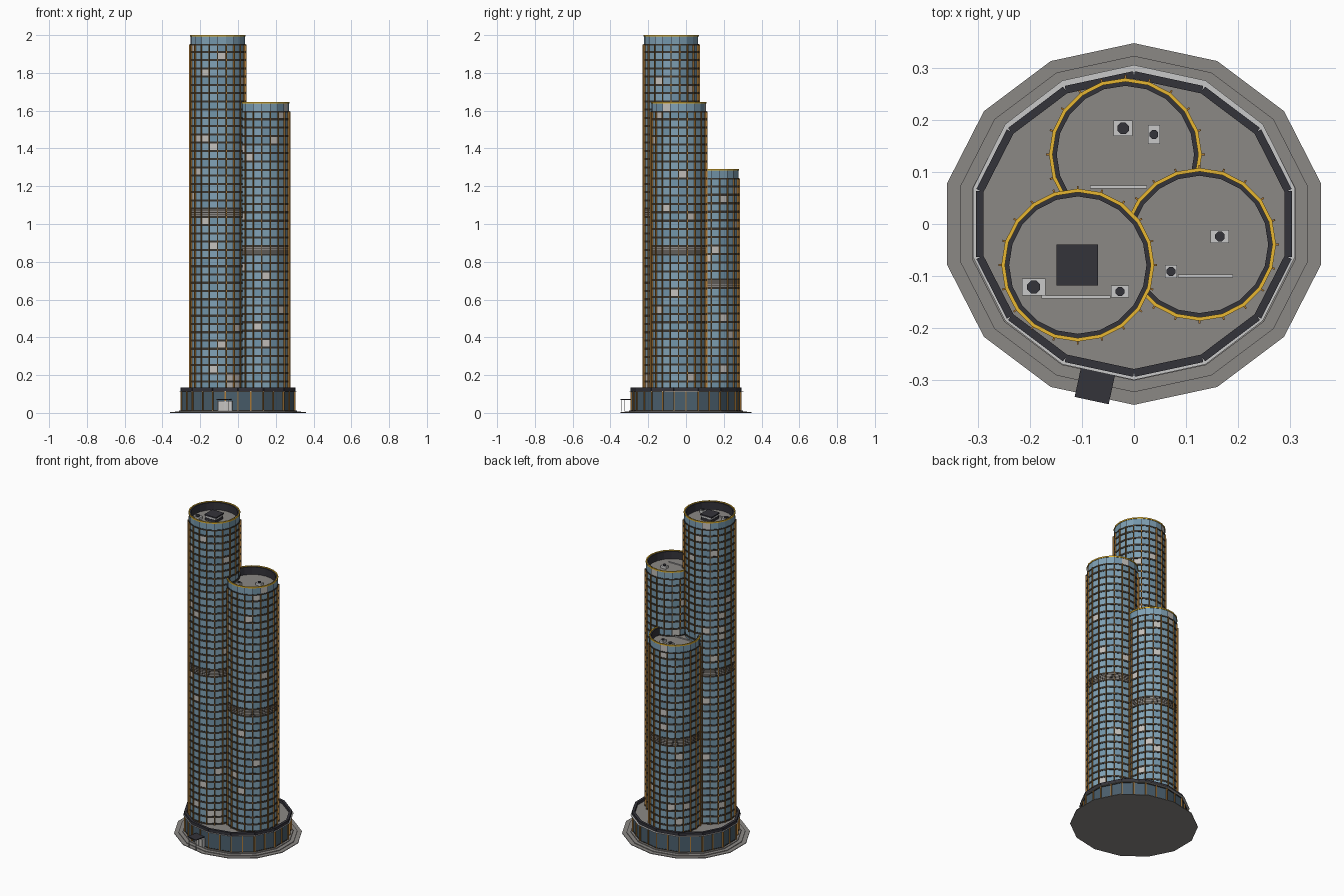
import bpy, bmesh, math, random
from mathutils import Matrix, Vector

if "Cube" in bpy.data.objects:
    bpy.data.objects.remove(bpy.data.objects["Cube"])

random.seed(11)


def material(name, hex_code):
    m = bpy.data.materials.new(name)
    rgb = [int(hex_code[i:i + 2], 16) / 255 for i in (0, 2, 4)]
    m.diffuse_color = [c / 12.92 if c < 0.04 else ((c + 0.055) / 1.055) ** 2.4 for c in rgb] + [1]
    m.use_nodes = True
    m.node_tree.nodes["Principled BSDF"].inputs["Base Color"].default_value = m.diffuse_color
    return m


GLASS = material("blue glass", "80A2B6")
GLASS2 = material("deep blue glass", "7295AA")
LIT = material("pale blind", "C4C1BD")
FRAME = material("dark frame", "38342F")
CHARCOAL = material("charcoal", "34333A")
STONE = material("grey stone", "8B8885")
LIGHT = material("light metal", "C8C8C8")
BRONZE = material("bronze", "AC7A38")
GOLD = material("gold", "F8C436")
LOBBY = material("lobby glass", "4A5E6C")


def finish(bm, name, *mats, recalc=True):
    if recalc:
        bmesh.ops.recalc_face_normals(bm, faces=bm.faces)
    me = bpy.data.meshes.new(name)
    bm.to_mesh(me)
    bm.free()
    for m in mats:
        me.materials.append(m)
    ob = bpy.data.objects.new(name, me)
    bpy.context.collection.objects.link(ob)


def loop(bm, c, rx, ry, z, n, start):
    return [bm.verts.new((c[0] + rx * math.cos(start + i * math.tau / n),
                          c[1] + ry * math.sin(start + i * math.tau / n), z)) for i in range(n)]


def prism(bm, c, rx, ry, z0, z1, n, start=0.0):
    a, b = loop(bm, c, rx, ry, z0, n, start), loop(bm, c, rx, ry, z1, n, start)
    bm.faces.new(a[::-1])
    bm.faces.new(b)
    for i in range(n):
        j = (i + 1) % n
        bm.faces.new((a[i], a[j], b[j], b[i]))


def ring(bm, c, ro, ri, z0, z1, n, start=0.0, squash=1.0):
    ls = [loop(bm, c, r, r * squash, z, n, start) for r, z in ((ro, z0), (ro, z1), (ri, z1), (ri, z0))]
    for k in range(4):
        p, q = ls[k], ls[(k + 1) % 4]
        for i in range(n):
            j = (i + 1) % n
            bm.faces.new((p[i], p[j], q[j], q[i]))


def box(bm, center, size, angle=0.0):
    m = Matrix.Translation(center) @ Matrix.Rotation(angle, 4, 'Z') @ Matrix.Diagonal((*size, 1))
    bmesh.ops.create_cube(bm, size=1, matrix=m)


# ---- podium: a slightly squashed 14-sided drum on a stepped plinth ----
SIDES, START, SQ = 14, math.pi / 2, 0.942
O = (0, 0)


def corner(i, r):
    a = START + i * math.tau / SIDES
    return Vector((r * math.cos(a), r * SQ * math.sin(a), 0))


bm = bmesh.new()
for k, r in enumerate((0.369, 0.343, 0.3195)):
    prism(bm, O, r, r * SQ, 0.004 * k, 0.004 * (k + 1), SIDES, START)
finish(bm, "plinth", STONE)

bm = bmesh.new()
prism(bm, O, 0.305, 0.305 * SQ, 0.012, 0.112, SIDES, START)
finish(bm, "podium_wall", LOBBY)

bm = bmesh.new()
ring(bm, O, 0.307, 0.29, 0.012, 0.016, SIDES, START, SQ)
ring(bm, O, 0.309, 0.29, 0.110, 0.114, SIDES, START, SQ)
finish(bm, "podium_sill_and_head", FRAME)

bm = bmesh.new()
ring(bm, (0, 0.003), 0.317, 0.29, 0.114, 0.117, SIDES, START, 0.955)
finish(bm, "podium_coping", LIGHT)

bm = bmesh.new()
prism(bm, O, 0.297, 0.297 * SQ, 0.112, 0.118, SIDES, START)
finish(bm, "podium_roof", STONE)

parapet, mullions = bmesh.new(), bmesh.new()
for i in range(SIDES):
    p, q = corner(i, 0.304), corner(i + 1, 0.304)
    d = q - p
    ang = math.atan2(d.y, d.x)
    mid = (p + q) / 2
    box(parapet, (mid.x, mid.y, 0.126), (d.length - 0.0005, 0.015, 0.018), ang)
    p, q = corner(i, 0.307), corner(i + 1, 0.307)
    for t in (0, 0.5):
        m = p.lerp(q, t)
        box(mullions, (m.x, m.y, 0.063), (0.006, 0.009, 0.1), ang)
finish(parapet, "podium_parapet", CHARCOAL)
finish(mullions, "podium_mullions", BRONZE)

# ---- entrance on one podium face ----
mid = (corner(7, 0.305) + corner(6, 0.305)) / 2
edge = corner(7, 0.305) - corner(6, 0.305)
ang = math.atan2(edge.y, edge.x)
along = edge.normalized()
out = Vector((mid.x, mid.y, 0)).normalized()


def entrance(name, mat, parts):
    b = bmesh.new()
    for u, v, z, size in parts:
        c = mid + along * u + out * v
        box(b, (c.x, c.y, z), size, ang)
    finish(b, name, mat)


entrance("canopy", CHARCOAL, [(0, 0.035, 0.071, (0.067, 0.066, 0.005))])
entrance("canopy_posts", LIGHT, [(s * 0.029, 0.062, 0.038, (0.003, 0.003, 0.06)) for s in (-1, 1)])
entrance("door_surround", LIGHT, [(0, 0.006, 0.037, (0.078, 0.012, 0.052))])
entrance("door_leaves", LIT, [(s * 0.015, 0.010, 0.034, (0.026, 0.007, 0.044)) for s in (-1, 1)])

# ---- three round towers: name, centre, height, storeys ----
N, R, Z0 = 20, 0.143, 0.117
TOWERS = [("tall", (-0.108, -0.079), 2.0, 42), ("middle", (0.126, -0.0392), 1.645, 33),
          ("short", (-0.0165, 0.1335), 1.29, 25)]


def panel(bm, c, r, i, z0, z1, margin, mat):
    a, b = [Vector((c[0] + r * math.cos(k * math.tau / N), c[1] + r * math.sin(k * math.tau / N), 0))
            for k in (i, i + 1)]
    p, q = a.lerp(b, margin), a.lerp(b, 1 - margin)
    f = bm.faces.new([bm.verts.new((v.x, v.y, z)) for v, z in ((p, z0), (q, z0), (q, z1), (p, z1))])
    f.material_index = mat


def pane_colour():
    return random.choices((0, 1, 2), (65, 30, 5))[0]


for name, c, top, floors in TOWERS:
    others = [t for t in TOWERS if t[0] != name]
    roof = top - 0.05
    h = (roof - Z0) / floors
    mech = floors // 2

    bm = bmesh.new()
    prism(bm, c, R, R, Z0, roof - 0.003, N)
    finish(bm, name + "_tower_core", FRAME)

    # window panes, floor bands and the louvred plant floor
    panes, bands, plant = bmesh.new(), bmesh.new(), bmesh.new()
    for f in range(floors):
        z = Z0 + f * h
        ring(bands, c, R + 0.004, R - 0.005, z - 0.001, z + 0.010, N)
        if f == mech:
            ring(plant, c, R + 0.002, R - 0.005, z + 0.010, z + h, N)
            for k in (1, 2, 3):
                zz = z + 0.007 + k * 0.0095
                ring(bands, c, R + 0.0035, R - 0.005, zz, zz + 0.003, N)
            continue
        for i in range(N):
            panel(panes, c, R + 0.0015, i, z + 0.010, z + h, 0.07, pane_colour())
    ring(bands, c, R + 0.004, R - 0.005, roof - 0.005, roof + 0.003, N)
    for i in range(N):
        panel(panes, c, R + 0.001, i, roof + 0.003, top - 0.007, 0.03, pane_colour())
    finish(panes, name + "_tower_windows", GLASS, GLASS2, LIT, recalc=False)
    finish(bands, name + "_tower_floor_bands", FRAME)
    finish(plant, name + "_tower_plant_floor", STONE)

    # bronze fins on each corner, left out where towers merge
    bm = bmesh.new()
    for i in range(N):
        a = i * math.tau / N
        x, y = c[0] + 0.1465 * math.cos(a), c[1] + 0.1465 * math.sin(a)
        low = max([o[2] for o in others if math.dist((x, y), o[1]) < R], default=Z0)
        if low < roof:
            box(bm, (x, y, (low + roof) / 2), (0.012, 0.0036, roof - low), a)
    finish(bm, name + "_tower_fins", BRONZE)

    # roof deck, crown wall and gold rim
    bm = bmesh.new()
    prism(bm, c, 0.135, 0.135, roof - 0.003, roof, N)
    finish(bm, name + "_tower_roof", STONE)
    bm = bmesh.new()
    ring(bm, c, R, 0.132, roof - 0.003, top - 0.004, N)
    finish(bm, name + "_tower_crown", CHARCOAL)
    bm = bmesh.new()
    ring(bm, c, 0.147, 0.140, top - 0.008, top, N)
    finish(bm, name + "_tower_rim", GOLD)

# ---- rooftop equipment: x, y, width, depth of each unit, then pipe x0, x1, y ----
EQUIPMENT = [
    ([(-0.193, -0.121, 0.045, 0.033), (-0.027, -0.130, 0.035, 0.023)], (-0.178, -0.045, -0.140)),
    ([(0.165, -0.024, 0.035, 0.025), (0.071, -0.091, 0.023, 0.025)], (0.085, 0.19, -0.100)),
    ([(-0.021, 0.184, 0.037, 0.030), (0.038, 0.172, 0.023, 0.037)], (-0.085, 0.025, 0.071)),
]
for (name, c, top, floors), (units, (x0, x1, py)) in zip(TOWERS, EQUIPMENT):
    z = top - 0.05
    cases, fans = bmesh.new(), bmesh.new()
    for x, y, w, d in units:
        box(cases, (x, y, z + 0.008), (w, d, 0.016))
        r = 0.4 * min(w, d)
        prism(fans, (x, y), r, r, z + 0.016, z + 0.022, 8, math.pi / 8)
    box(cases, ((x0 + x1) / 2, py, z + 0.004), (x1 - x0, 0.0055, 0.005))
    finish(cases, name + "_roof_units", LIGHT)
    finish(fans, name + "_roof_fans", CHARCOAL)

# lift overrun on the tallest roof
bm = bmesh.new()
box(bm, (-0.109, -0.079, 1.965), (0.070, 0.070, 0.03))
finish(bm, "lift_house", LIGHT)
bm = bmesh.new()
box(bm, (-0.109, -0.079, 1.984), (0.079, 0.079, 0.008))
box(bm, (-0.109, -0.079, 1.960), (0.073, 0.073, 0.016))
finish(bm, "lift_house_cap", CHARCOAL)
